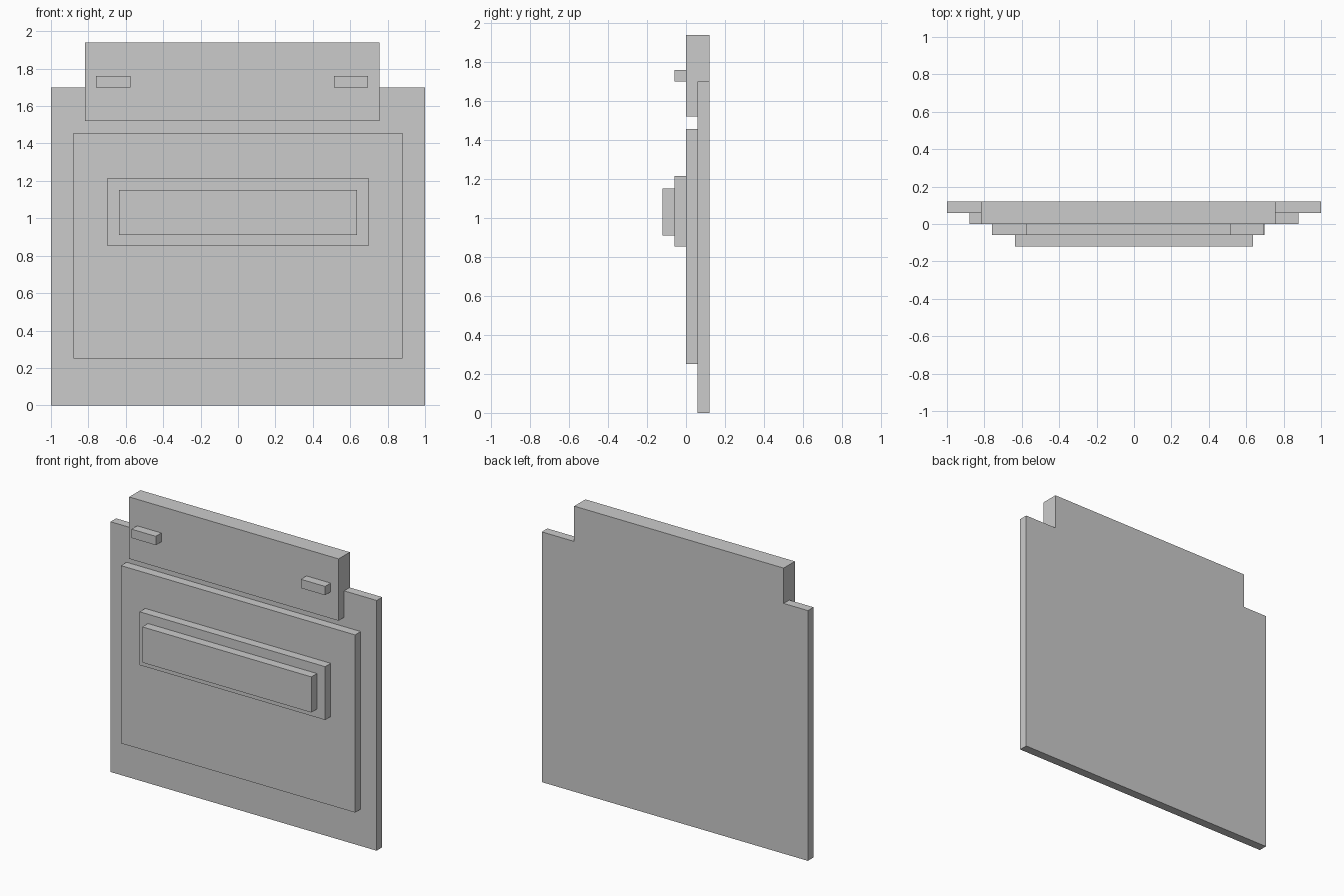
import bpy
import bmesh

if "Cube" in bpy.data.objects:
    bpy.data.objects.remove(bpy.data.objects["Cube"])


def extrude_x(name, profile, x0, x1):
    """Extrude a closed (y, z) profile along x into a solid."""
    bm = bmesh.new()
    face = bm.faces.new([bm.verts.new((x0, y, z)) for y, z in profile])
    geom = bmesh.ops.extrude_face_region(bm, geom=[face])["geom"]
    moved = [g for g in geom if isinstance(g, bmesh.types.BMVert)]
    bmesh.ops.translate(bm, verts=moved, vec=(x1 - x0, 0, 0))
    bmesh.ops.recalc_face_normals(bm, faces=bm.faces)
    mesh = bpy.data.meshes.new(name)
    bm.to_mesh(mesh)
    bm.free()
    obj = bpy.data.objects.new(name, mesh)
    bpy.context.collection.objects.link(obj)
    return obj


def box(name, x0, x1, y0, y1, z0, z1):
    return extrude_x(name, [(y0, z0), (y1, z0), (y1, z1), (y0, z1)], x0, x1)


T = 0.06  # thickness of one layer

# Stacked layers, from the back panel forward
box("back_panel", -1.0, 1.0, T, 2 * T, 0.0, 1.70)
box("front_plate", -0.88, 0.88, 0.0, T, 0.25, 1.457)
box("raised_frame", -0.697, 0.697, -T, 0.0, 0.853, 1.215)
box("raised_centre", -0.635, 0.635, -2 * T, -T, 0.91, 1.152)

# Header: stepped section that hooks over the top of the back panel
HEADER_X = -0.031
HEADER_HALF = 0.787
section = [(0, 1.52), (T, 1.52), (T, 1.70), (2 * T, 1.70), (2 * T, 1.94), (0, 1.94)]
extrude_x("header", section, HEADER_X - HEADER_HALF, HEADER_X + HEADER_HALF)

# Pair of small tabs mirrored about the header's middle
for side, label in ((-1, "left"), (1, "right")):
    xs = sorted(HEADER_X + side * d for d in (0.545, 0.727))
    box(label + "_tab", xs[0], xs[1], -T, 0.0, 1.70, 1.76)
